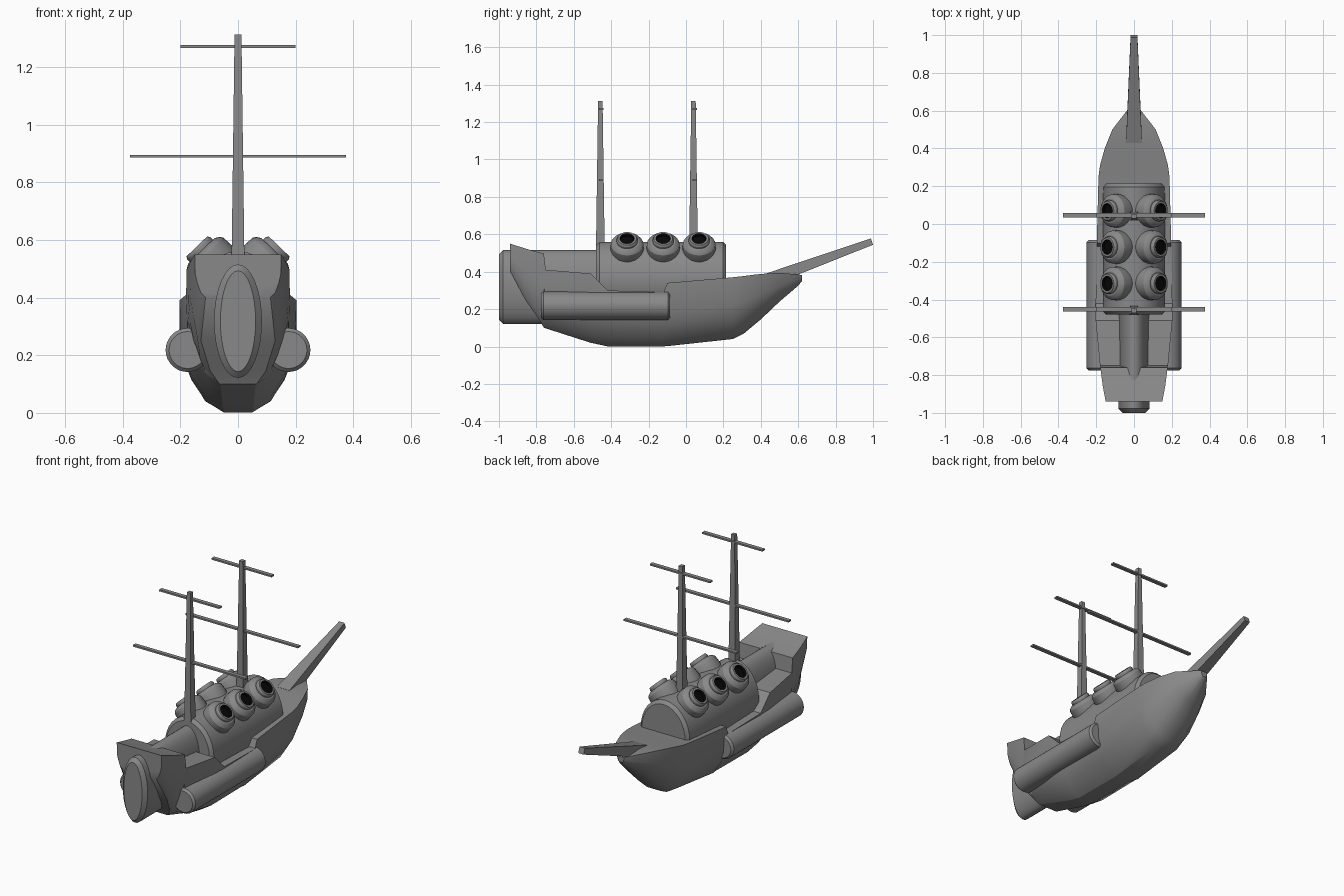
import bpy, bmesh, math
from mathutils import Vector, Matrix

if "Cube" in bpy.data.objects:
    bpy.data.objects.remove(bpy.data.objects["Cube"])

TAU = 2 * math.pi


def material(name, v):
    m = bpy.data.materials.new(name)
    m.diffuse_color = (v, v, v, 1)
    m.use_nodes = True
    m.node_tree.nodes["Principled BSDF"].inputs["Base Color"].default_value = m.diffuse_color
    return m


grey = material("dark_grey", 0.25)
black = material("bore_black", 0.002)


def loft(name, rings, smooth=True, dark=0):
    """Skin equal-length point rings, cap both ends; the last `dark` bands and end cap are black."""
    bm = bmesh.new()
    vs = [[bm.verts.new(p) for p in ring] for ring in rings]
    n = len(vs[0])
    for k, (a, b) in enumerate(zip(vs, vs[1:])):
        for i in range(n):
            j = (i + 1) % n
            f = bm.faces.new((a[i], a[j], b[j], b[i]))
            f.material_index = 1 if k >= len(vs) - 1 - dark else 0
    bm.faces.new(vs[0])
    bm.faces.new(vs[-1]).material_index = 1 if dark else 0
    bmesh.ops.recalc_face_normals(bm, faces=bm.faces)
    me = bpy.data.meshes.new(name)
    me.materials.append(grey)
    if dark:
        me.materials.append(black)
    bm.to_mesh(me)
    bm.free()
    ob = bpy.data.objects.new(name, me)
    bpy.context.collection.objects.link(ob)
    if smooth:
        bpy.ops.object.select_all(action='DESELECT')
        ob.select_set(True)
        bpy.context.view_layer.objects.active = ob
        bpy.ops.object.shade_smooth_by_angle(angle=math.radians(30))
    return ob


def ellipse_y(x, y, z, rx, rz, n=32):
    return [(x + rx * math.cos(TAU * i / n), y, z + rz * math.sin(TAU * i / n)) for i in range(n)]


def drum(name, x, z, rx, rz, y0, y1, bev):
    """Elliptical cylinder along y with chamfered ends."""
    spec = [(y0, bev), (y0 + bev, 0), (y1 - bev, 0), (y1, bev)]
    return loft(name, [ellipse_y(x, y, z, rx - d, rz - d) for y, d in spec])


def quad(c, u, v):
    c, u, v = Vector(c), Vector(u), Vector(v)
    return [c - u - v, c + u - v, c + u + v, c - u + v]


# Hull stations: y, keel z, deck z, half width, flat keel fraction
stations = [
    (-0.94, 0.40, 0.55, 0.150, 0.75),
    (-0.86, 0.25, 0.524, 0.165, 0.78),
    (-0.785, 0.145, 0.503, 0.175, 0.55),
    (-0.76, 0.10, 0.497, 0.178, 0.36),
    (-0.75, 0.097, 0.41, 0.180, 0.34),
    (-0.51, 0.02, 0.39, 0.203, 0.26),
    (-0.42, 0.001, 0.30, 0.203, 0.24),
    (-0.12, 0.001, 0.29, 0.197, 0.24),
    (-0.10, 0.002, 0.34, 0.197, 0.24),
    (0.25, 0.04, 0.37, 0.188, 0.24),
    (0.31, 0.07, 0.377, 0.18, 0.24),
    (0.40, 0.145, 0.388, 0.155, 0.24),
    (0.50, 0.24, 0.394, 0.115, 0.24),
    (0.60, 0.325, 0.385, 0.038, 0.30),
    (0.62, 0.35, 0.382, 0.020, 0.50),
]
shape = [(0, 0), (0.11, 0.43), (0.33, 0.76), (0.55, 0.96)]
rings = []
for y, zb, zt, w, k in stations:
    sheer = zt if zt > 0.31 else 0.38
    half = [(w * (k + (1 - k) * f), zb + t * (sheer - zb)) for t, f in shape] + [(w, zt)]
    rings.append([(-x, y, z) for x, z in reversed(half)] + [(x, y, z) for x, z in half])
loft("hull", rings)

# Stern engine, boiler cabin and side tanks
drum("stern_engine", 0, 0.318, 0.083, 0.197, -1.0, -0.45, 0.022)
drum("boiler_cabin", 0, 0.36, 0.163, 0.20, -0.48, 0.215, 0.018)
for s, side in ((-1, "left"), (1, "right")):
    drum(side + "_tank", s * 0.175, 0.218, 0.076, 0.076, -0.775, -0.085, 0.012)

# Stepped round ports with black bores, tilted outward
profile = [(0.08, -0.09), (0.09, -0.05), (0.087, -0.008), (0.08, 0.002), (0.064, 0.012),
           (0.056, 0.012), (0.056, 0.024), (0.05, 0.034), (0.039, 0.034), (0.037, 0.015)]
for s, side in ((-1, "left"), (1, "right")):
    for k, y in enumerate((-0.315, -0.122, 0.07)):
        m = Matrix.Translation((s * 0.119, y, 0.553)) @ Matrix.Rotation(s * math.radians(44), 4, 'Y')
        rs = [[m @ Vector((r * math.cos(TAU * i / 24), r * math.sin(TAU * i / 24), h))
               for i in range(24)] for r, h in profile]
        loft(f"{side}_port_{k + 1}", rs, dark=1)

# Masts and yards
for name, y in (("fore", 0.04), ("aft", -0.458)):
    loft(name + "_mast", [quad((0, y, 0.40), (0.024, 0, 0), (0, 0.025, 0)),
                          quad((0, y, 1.312), (0.012, 0, 0), (0, 0.012, 0))], False)
    for label, z, r in (("lower", 0.89, 0.375), ("upper", 1.27, 0.20)):
        loft(f"{name}_{label}_yard", [quad((x, y + 0.006, z), (0, 0.012, 0), (0, 0, 0.005))
                                      for x in (-r, r)], False)

# Bowsprit
loft("bowsprit", [quad((0, 0.44, 0.358), (0.042, 0, 0), (0, -0.01, 0.033)),
                  quad((0, 0.994, 0.561), (0.018, 0, 0), (0, -0.006, 0.017))], False)
